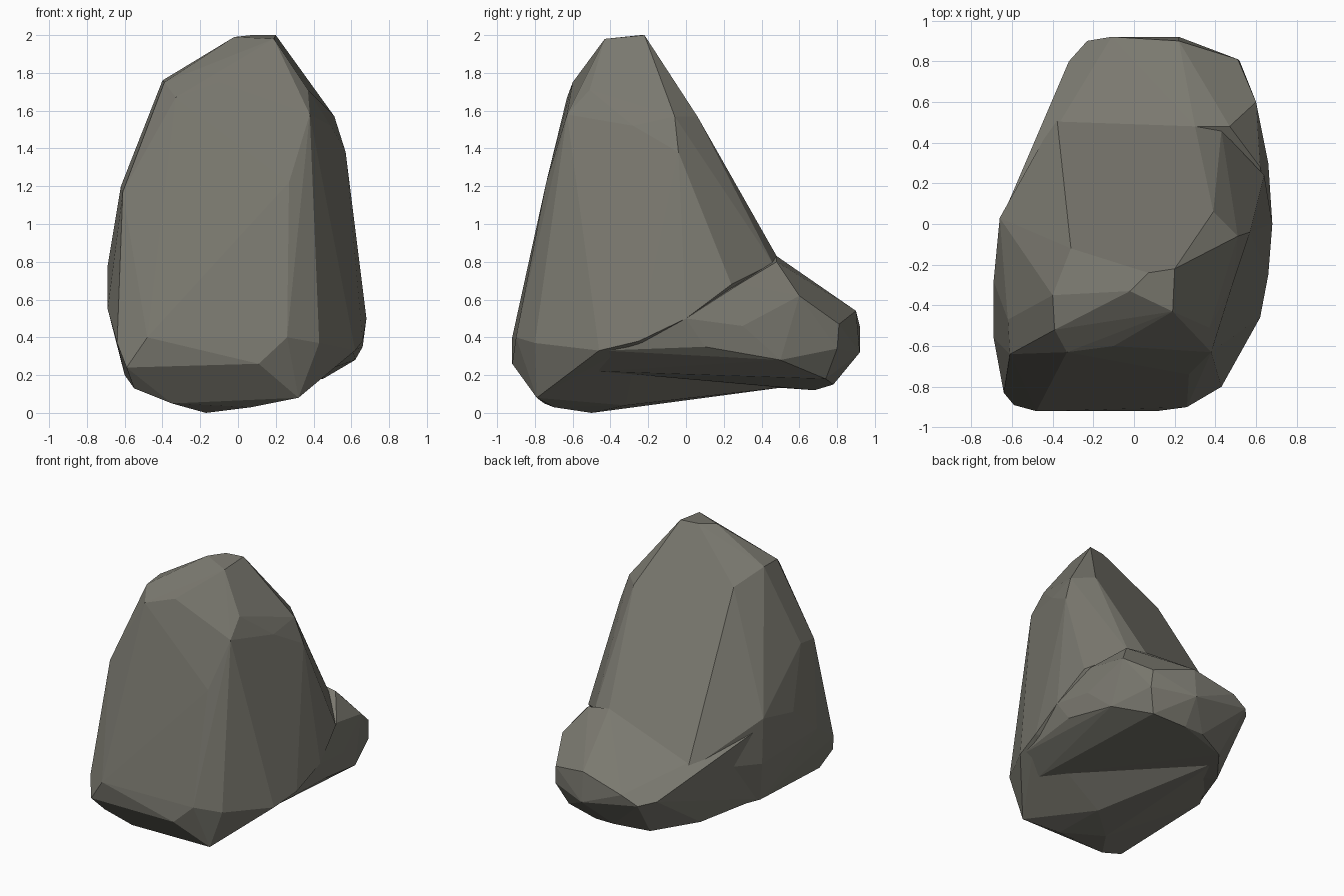
import bpy, bmesh

# One stone colour for everything
stone = bpy.data.materials.new("grey stone")
stone.diffuse_color = (0.195, 0.19, 0.16, 1)


def chiselled_block(name, points):
    """Flat-faced block: the convex hull of a few corner points."""
    bm = bmesh.new()
    for p in points:
        bm.verts.new(p)
    bmesh.ops.convex_hull(bm, input=bm.verts[:])
    loose = [v for v in bm.verts if not v.link_faces]
    bmesh.ops.delete(bm, geom=loose, context='VERTS')
    bmesh.ops.dissolve_limit(bm, angle_limit=0.05, verts=bm.verts[:], edges=bm.edges[:])
    bmesh.ops.recalc_face_normals(bm, faces=bm.faces[:])
    me = bpy.data.meshes.new(name)
    bm.to_mesh(me)
    bm.free()
    me.materials.append(stone)
    ob = bpy.data.objects.new(name, me)
    bpy.context.collection.objects.link(ob)
    return ob


# Tall boulder with a steep flat front and a leaning back
boulder = chiselled_block("boulder", [
    # crown
    (0.20, -0.22, 2.00), (0.07, -0.24, 2.00), (0.19, -0.43, 1.98), (-0.02, -0.33, 1.99),
    (-0.40, -0.35, 1.76), (-0.39, -0.52, 1.75), (-0.31, -0.12, 1.67),
    # shoulders
    (-0.33, -0.63, 1.67), (-0.10, -0.60, 1.75), (0.37, -0.51, 1.71), (0.38, -0.63, 1.58),
    (0.51, -0.06, 1.57), (0.39, 0.06, 1.57), (0.57, -0.04, 1.38), (0.49, -0.28, 1.52),
    (-0.43, -0.18, 1.52),
    # waist
    (-0.62, -0.47, 1.20), (-0.61, -0.64, 1.17), (0.27, -0.74, 1.22), (0.40, -0.67, 1.20),
    (-0.66, 0.03, 0.84), (-0.69, -0.28, 0.78), (0.38, -0.75, 0.80),
    (0.30, 0.48, 0.83), (0.43, 0.46, 0.79), (-0.38, 0.53, 0.56), (0.64, 0.24, 0.68),
    # foot
    (-0.69, -0.56, 0.55), (-0.64, -0.83, 0.37), (-0.48, -0.92, 0.40), (0.26, -0.90, 0.40),
    (0.43, -0.80, 0.37), (0.68, 0.00, 0.50), (0.66, -0.25, 0.38), (0.62, -0.46, 0.33),
    (-0.59, -0.89, 0.24), (0.11, -0.92, 0.26), (-0.55, -0.79, 0.13), (0.32, -0.79, 0.08),
    (-0.35, -0.75, 0.05), (0.07, -0.70, 0.03), (-0.17, -0.50, 0.00), (0.05, -0.32, 0.04),
    (-0.60, -0.02, 0.20), (-0.65, 0.03, 0.50), (-0.25, 0.55, 0.14),
])

# Low toe spreading out behind
toe = chiselled_block("toe", [
    (0.30, 0.48, 0.83), (0.47, 0.48, 0.80), (-0.38, 0.53, 0.56), (0.62, 0.28, 0.68),
    (0.68, 0.00, 0.50), (0.66, 0.30, 0.46), (0.60, 0.60, 0.62), (0.51, 0.81, 0.47),
    (0.22, 0.90, 0.54), (-0.11, 0.92, 0.46), (-0.23, 0.90, 0.40), (-0.32, 0.80, 0.42),
    (0.22, 0.92, 0.32), (0.52, 0.80, 0.34), (0.62, 0.50, 0.28), (0.66, 0.10, 0.35),
    (0.61, -0.44, 0.33), (0.45, 0.74, 0.18), (0.05, 0.78, 0.15), (-0.18, 0.68, 0.12),
    (-0.40, 0.40, 0.14), (-0.59, 0.00, 0.21), (-0.65, 0.03, 0.78), (0.45, -0.46, 0.22),
    (0.20, 0.78, 0.15),
])

# Fuse the toe into the boulder
mod = boulder.modifiers.new("fuse toe", 'BOOLEAN')
mod.operation = 'UNION'
mod.solver = 'EXACT'
mod.object = toe
bpy.context.view_layer.objects.active = boulder
boulder.select_set(True)
bpy.ops.object.modifier_apply(modifier=mod.name)
bpy.data.objects.remove(toe, do_unlink=True)
